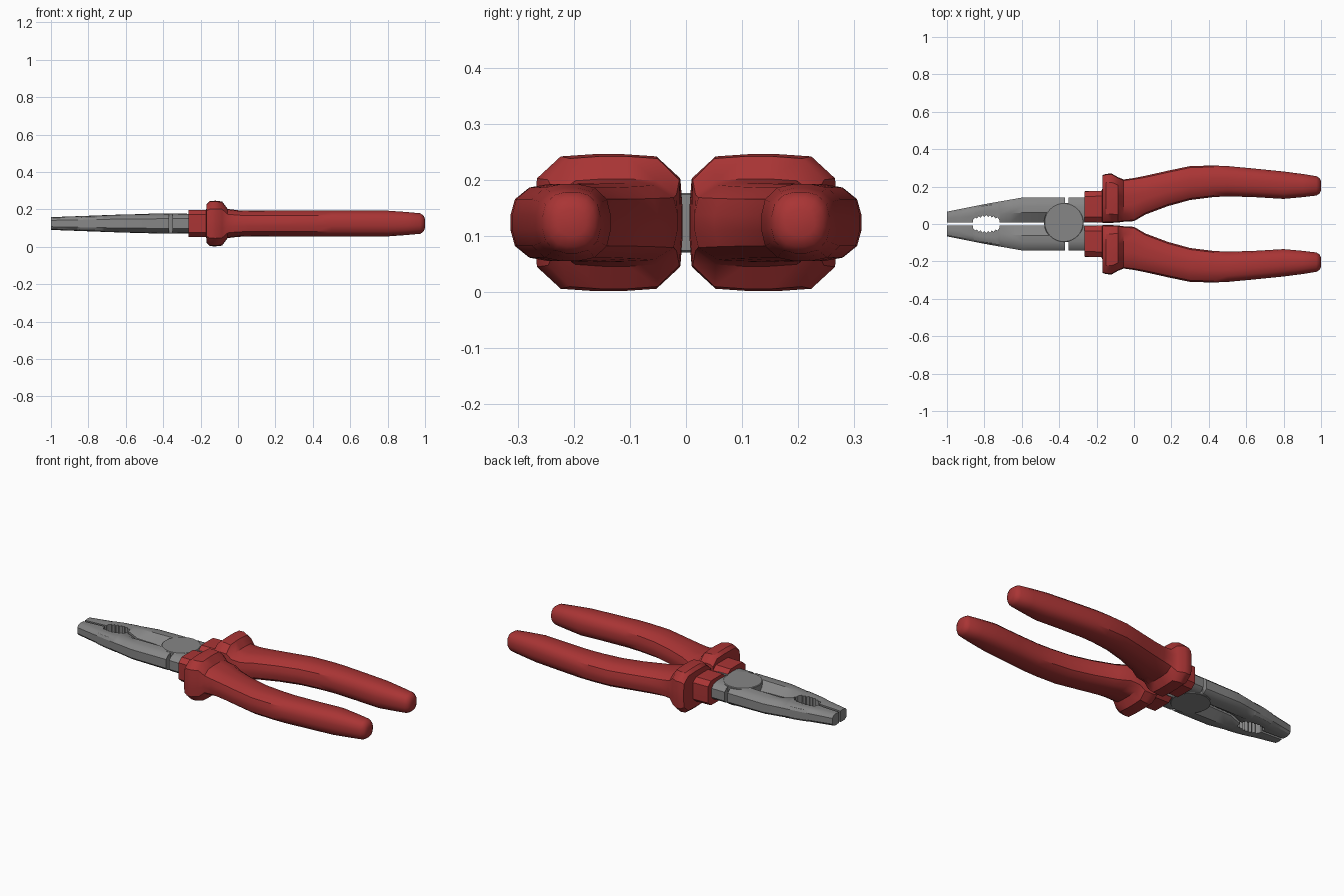
import bpy, bmesh, math

if "Cube" in bpy.data.objects:
    bpy.data.objects.remove(bpy.data.objects["Cube"])

ZC = 0.124  # mid height of the tool


def material(name, rgb):
    m = bpy.data.materials.new(name)
    m.diffuse_color = (*rgb, 1)
    m.use_nodes = True
    m.node_tree.nodes["Principled BSDF"].inputs["Base Color"].default_value = m.diffuse_color
    return m


RED = material("red_grip", (0.40, 0.035, 0.035))
STEEL = material("grey_steel", (0.24, 0.24, 0.24))


def loft(name, rings, mat, angle=35):
    """Skin a list of equal-length rings and cap both ends."""
    bm = bmesh.new()
    vs = [[bm.verts.new(p) for p in r] for r in rings]
    n = len(rings[0])
    for a, b in zip(vs, vs[1:]):
        for i in range(n):
            j = (i + 1) % n
            bm.faces.new((a[i], a[j], b[j], b[i]))
    bm.faces.new(vs[0][::-1])
    bm.faces.new(vs[-1])
    bmesh.ops.recalc_face_normals(bm, faces=bm.faces)
    me = bpy.data.meshes.new(name)
    bm.to_mesh(me)
    bm.free()
    ob = bpy.data.objects.new(name, me)
    bpy.context.collection.objects.link(ob)
    me.materials.append(mat)
    bpy.ops.object.select_all(action='DESELECT')
    ob.select_set(True)
    bpy.context.view_layer.objects.active = ob
    bpy.ops.object.shade_smooth_by_angle(angle=math.radians(angle))
    return ob


def grip_ring(x, y0, y1, half, power, side, n=16):
    """Rounded-box cross-section between inner y0 and outer y1."""
    ring = []
    for k in range(n):
        t = 2 * math.pi * (k + 0.5) / n
        c, s = math.cos(t), math.sin(t)
        r = (abs(c) ** power + abs(s) ** power) ** (-1 / power)
        y = (y0 + y1) / 2 + c * r * (y1 - y0) / 2
        ring.append((x, side * y, ZC + s * r * half))
    return ring


def jaw_ring(x, inner, outer, half, lip, side):
    """Steel section: flat inside of half height lip, rounded outside."""
    w = outer - inner
    pts = [(inner, lip), (inner + 0.4 * w, half), (inner + 0.65 * w, half * 0.97),
           (inner + 0.87 * w, half * 0.82), (outer, half * 0.5)]
    ring = [(x, side * y, ZC + z) for y, z in pts]
    return ring + [(x, side * y, ZC - z) for y, z in reversed(pts)]


# grip stations: x, inner y, outer y, half height, squareness
GRIP = [(-0.265, 0.008, 0.175, 0.072, 7), (-0.17, 0.008, 0.178, 0.073, 7),
        (-0.168, 0.006, 0.262, 0.104, 5), (-0.15, 0.006, 0.268, 0.121, 4.5),
        (-0.12, 0.006, 0.270, 0.122, 4.5), (-0.085, 0.008, 0.25, 0.118, 4.5),
        (-0.055, 0.012, 0.238, 0.078, 4), (0.0, 0.015, 0.246, 0.071, 3.5),
        (0.06, 0.05, 0.258, 0.070, 3), (0.18, 0.095, 0.285, 0.069, 2.8),
        (0.30, 0.128, 0.31, 0.069, 2.8), (0.42, 0.143, 0.313, 0.069, 2.8),
        (0.50, 0.148, 0.31, 0.069, 2.8), (0.65, 0.143, 0.296, 0.069, 2.8),
        (0.80, 0.134, 0.281, 0.069, 2.8), (0.90, 0.143, 0.268, 0.062, 2.6),
        (0.975, 0.152, 0.256, 0.055, 2.6), (0.992, 0.162, 0.245, 0.043, 2.5),
        (1.0, 0.178, 0.23, 0.024, 2.2)]


def lerp(x, table):
    for (xa, a), (xb, b) in zip(table, table[1:]):
        if x <= xb:
            return a + (b - a) * (x - xa) / (xb - xa)
    return table[-1][1]


OUTER = [(-1, 0.066), (-0.8, 0.106), (-0.6, 0.141), (-0.37, 0.141)]
HALF = [(-1, 0.034), (-0.6, 0.049), (-0.37, 0.052)]
LIP = [(-1, 0.032), (-0.72, 0.043), (-0.66, 0.016), (-0.5, 0.012), (-0.37, 0.012)]

# jaw stations, with a zigzag toothed hollow between -0.86 and -0.72
TEETH = 14
stations = [(-1.0, 0.007), (-0.93, 0.007), (-0.862, 0.007)]
for i in range(TEETH + 1):
    u = i / TEETH
    depth = 0.022 + 0.016 * math.sin(math.pi * u) + (0.010 if i % 2 else 0)
    stations.append((-0.86 + 0.14 * u, depth))
stations += [(-0.718, 0.007), (-0.66, 0.007), (-0.6, 0.007), (-0.5, 0.007), (-0.37, 0.007)]

for side, label in ((1, "upper"), (-1, "lower")):
    loft(label + "_grip", [grip_ring(*s, side) for s in GRIP], RED)
    loft(label + "_jaw", [jaw_ring(x, y, lerp(x, OUTER), lerp(x, HALF), lerp(x, LIP), side)
                          for x, y in stations], STEEL, 30)
    # steel neck running into the grip
    loft(label + "_neck", [jaw_ring(x, 0.008, 0.141, 0.052, 0.050, side)
                           for x in (-0.35, -0.2)], STEEL, 30)

# pivot disc joining both halves
loft("pivot_disc", [[(-0.375 + r * math.cos(2 * math.pi * k / 40),
                      0.008 + r * math.sin(2 * math.pi * k / 40), ZC + z)
                     for k in range(40)]
                    for r, z in ((0.102, -0.053), (0.106, -0.050), (0.106, 0.050), (0.102, 0.053))],
     STEEL, 30)
